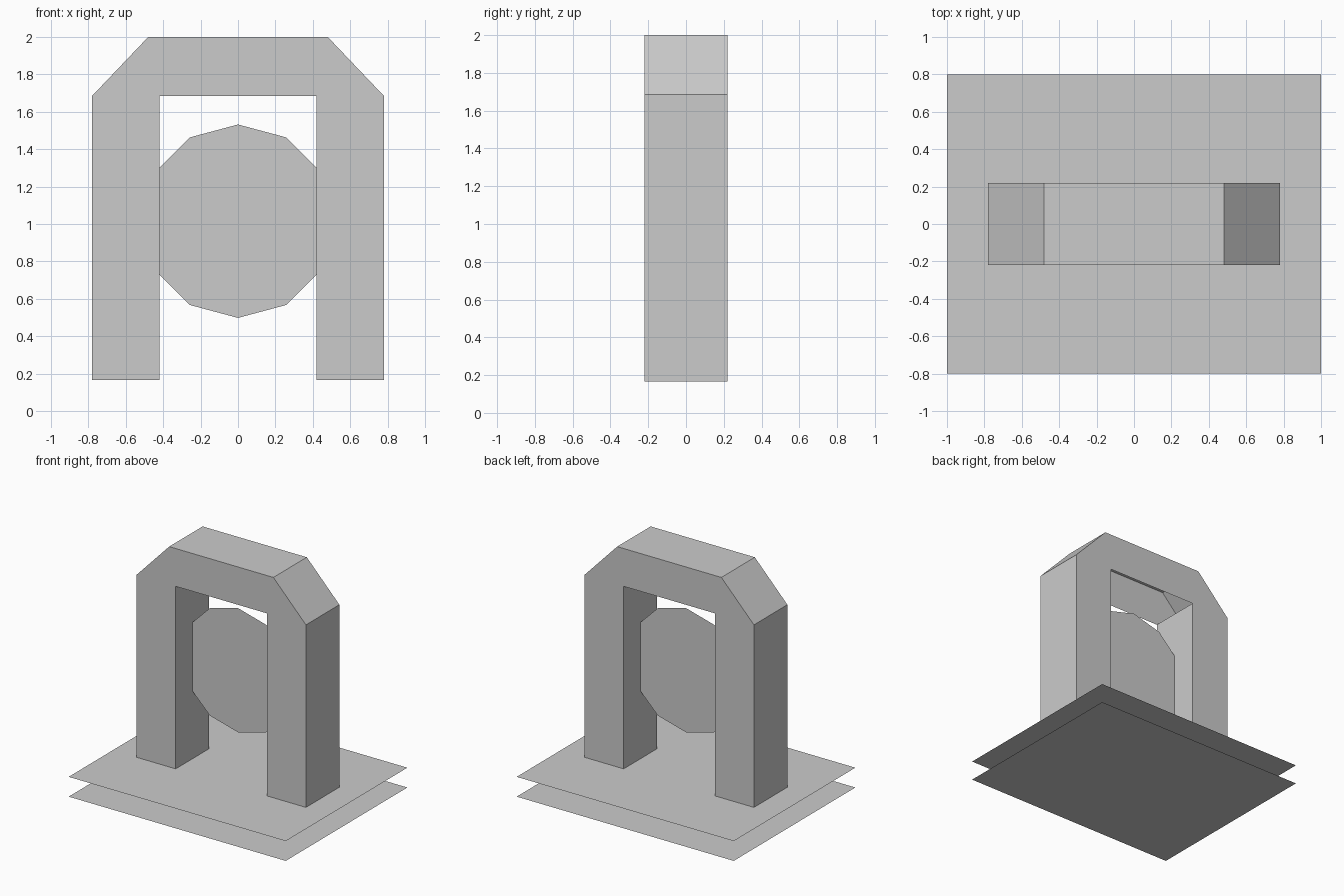
import bpy, bmesh
from math import pi, sin, cos

cube = bpy.data.objects.get("Cube")
if cube:
    bpy.data.objects.remove(cube, do_unlink=True)

FLOOR = 0.165      # height of the upper base sheet
SHOULDER = 1.685   # underside of the lintel and start of the chamfers
HALF_DEPTH = 0.22

grey = bpy.data.materials.new("plain grey")
grey.use_nodes = True
grey.diffuse_color = (0.6, 0.6, 0.6, 1)
grey.node_tree.nodes["Principled BSDF"].inputs["Base Color"].default_value = grey.diffuse_color


def finish(name, bm):
    mesh = bpy.data.meshes.new(name)
    bm.to_mesh(mesh)
    bm.free()
    mesh.materials.append(grey)
    obj = bpy.data.objects.new(name, mesh)
    bpy.context.collection.objects.link(obj)
    return obj


def sheet(name, points):
    """A single flat polygon."""
    bm = bmesh.new()
    bm.faces.new([bm.verts.new(p) for p in points])
    return finish(name, bm)


# Two thin base sheets, one above the other
for name, z in (("lower_base_sheet", 0), ("upper_base_sheet", FLOOR)):
    sheet(name, [(-1, -0.8, z), (1, -0.8, z), (1, 0.8, z), (-1, 0.8, z)])

# Chamfered arch: right half of the outline, mirrored, then extruded in depth
half = [(0.42, SHOULDER), (0.42, FLOOR), (0.78, FLOOR), (0.78, SHOULDER), (0.48, 2)]
outline = half + [(-x, z) for x, z in reversed(half)]
bm = bmesh.new()
front = [bm.verts.new((x, -HALF_DEPTH, z)) for x, z in outline]
back = [bm.verts.new((x, HALF_DEPTH, z)) for x, z in outline]
bm.faces.new(front)
bm.faces.new(back[::-1])
count = len(outline)
for i in range(count):
    j = (i + 1) % count
    is_foot = outline[i][1] == outline[j][1] == FLOOR
    is_underside = outline[i][1] == outline[j][1] == SHOULDER
    # The shell is open under the lintel and under the feet
    if not (is_foot or is_underside):
        bm.faces.new((front[j], front[i], back[i], back[j]))
finish("arch", bm)

# Flat twelve-sided disc held between the pillars
sheet("portal_disc", [(0.517 * sin(i * pi / 6), 0, 1.015 - 0.517 * cos(i * pi / 6))
                      for i in range(12)])
